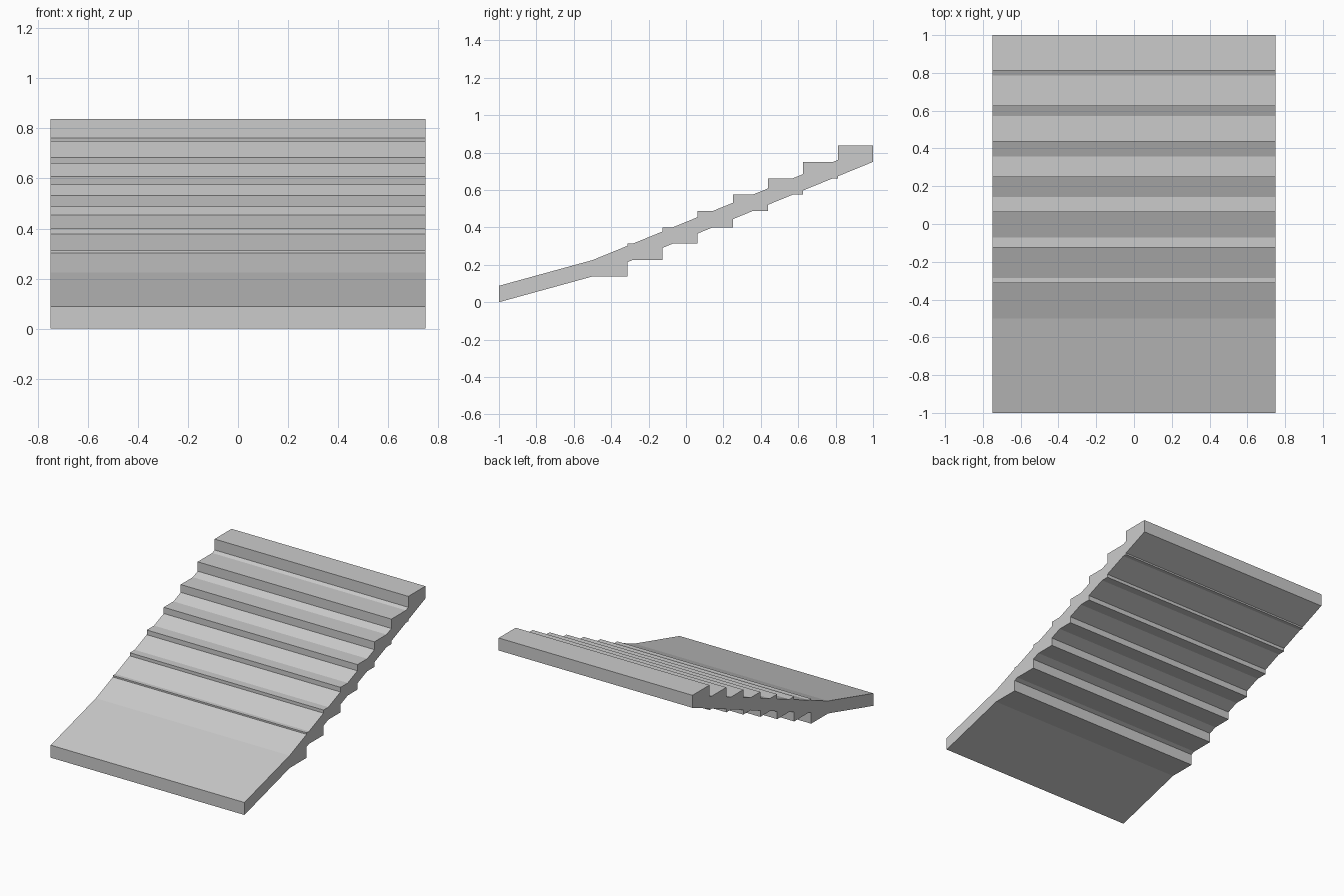
import bpy, bmesh

if "Cube" in bpy.data.objects:
    bpy.data.objects.remove(bpy.data.objects["Cube"])

WIDTH, STEPS = 1.5, 8
RUN, RISE = 1.5 / STEPS, 0.0875      # tread depth and riser height
Y0, Z0 = -0.5, 0.1375                # foot of the stepped part (underside)
THICK = 0.0875
FLAT = 1.5 / (STEPS - 1)             # where the slope meets each tread level
SLOPE = RISE / FLAT

# Side profile: gentle apron, then a sloped slab merged with stair blocks
upper = [(-1, THICK), (Y0, Z0 + THICK)]
lower = [(-1, 0), (Y0, Z0)]
for k in range(1, STEPS):
    y, yc = Y0 + k * RUN, Y0 + k * FLAT
    ramp, step = k * RUN * SLOPE, k * RISE
    upper += [(y, Z0 + THICK + ramp), (y, Z0 + THICK + step), (yc, Z0 + THICK + step)]
    lower += [(y, Z0 + step - RISE), (y, Z0 + ramp), (yc, Z0 + step)]
profile = lower + upper[::-1]

# Extrude the profile across the width
bm = bmesh.new()
face = bm.faces.new([bm.verts.new((-WIDTH / 2, y, z)) for y, z in profile])
ext = bmesh.ops.extrude_face_region(bm, geom=[face], use_keep_orig=True)
side = [v for v in ext["geom"] if isinstance(v, bmesh.types.BMVert)]
bmesh.ops.translate(bm, vec=(WIDTH, 0, 0), verts=side)
bmesh.ops.recalc_face_normals(bm, faces=bm.faces)
mesh = bpy.data.meshes.new("stepped_ramp")
bm.to_mesh(mesh)
bm.free()
bpy.context.collection.objects.link(bpy.data.objects.new("stepped_ramp", mesh))
